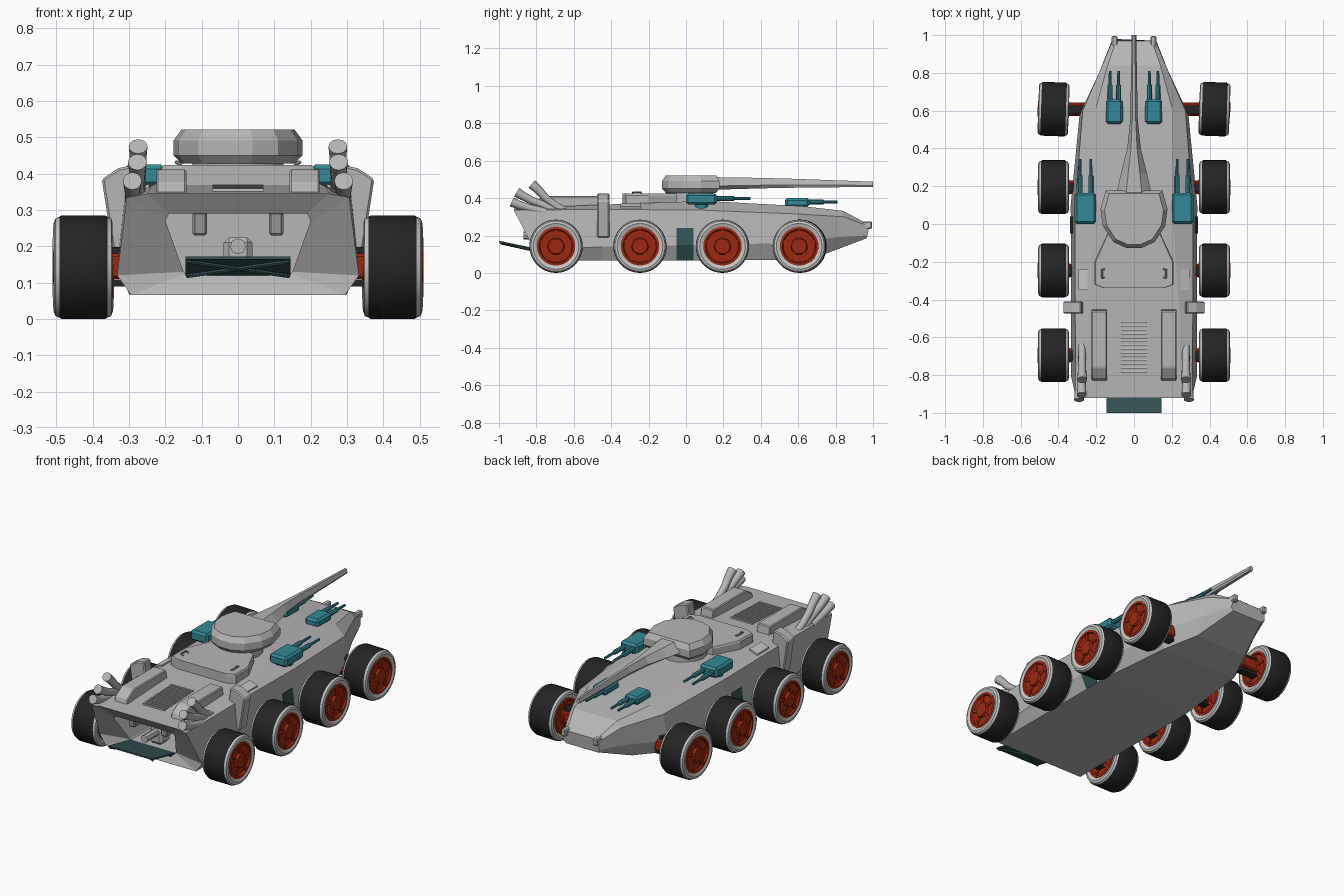
import bpy, bmesh, math
from mathutils import Vector, Matrix

if "Cube" in bpy.data.objects:
    bpy.data.objects.remove(bpy.data.objects["Cube"])

def material(name, r, g, b):
    m = bpy.data.materials.new(name)
    m.diffuse_color = (r, g, b, 1)
    m.use_nodes = True
    m.node_tree.nodes["Principled BSDF"].inputs["Base Color"].default_value = m.diffuse_color
    return m

GREY = material("light_grey", .47, .47, .47)
TRIM = material("mid_grey", .30, .30, .30)
WHITE = material("pale_grey", .56, .56, .56)
BLACK = material("rubber_black", .018, .018, .018)
RED = material("rust_red", .34, .022, .006)
TEAL = material("teal", .035, .25, .31)
DARK = material("dark_teal", .035, .085, .09)

def loft(name, rings, mats, band=None, smooth=False, bevel=0):
    """Skin a list of equal-length point rings and cap both ends."""
    mats = mats if isinstance(mats, list) else [mats]
    bm = bmesh.new()
    vs = [[bm.verts.new(p) for p in ring] for ring in rings]
    n = len(rings[0])
    for k, (a, b) in enumerate(zip(vs, vs[1:])):
        for i in range(n):
            j = (i + 1) % n
            f = bm.faces.new((a[i], a[j], b[j], b[i]))
            f.material_index = band(k) if band else 0
    bm.faces.new(vs[0])
    bm.faces.new(vs[-1])
    bmesh.ops.recalc_face_normals(bm, faces=bm.faces)
    me = bpy.data.meshes.new(name)
    bm.to_mesh(me)
    bm.free()
    ob = bpy.data.objects.new(name, me)
    bpy.context.collection.objects.link(ob)
    for m in mats:
        me.materials.append(m)
    if bevel:
        mod = ob.modifiers.new("bevel", 'BEVEL')
        mod.width, mod.segments, mod.limit_method = bevel, 1, 'ANGLE'
    if smooth:
        bpy.ops.object.select_all(action='DESELECT')
        ob.select_set(True)
        bpy.context.view_layer.objects.active = ob
        bpy.ops.object.shade_smooth_by_angle(angle=math.radians(35))
    return ob

def box(name, x, y, z, mat, bevel=0):
    """Box from (low, high) ranges."""
    ring = lambda h: [(x[0], y[0], h), (x[1], y[0], h), (x[1], y[1], h), (x[0], y[1], h)]
    return loft(name, [ring(z[0]), ring(z[1])], mat, bevel=bevel)

def span(s, a, b):
    return tuple(sorted((s * a, s * b)))

def tube(name, pts, radii, mat, n=12):
    pts = [Vector(p) for p in pts]
    rings = []
    for i, p in enumerate(pts):
        t = pts[min(i + 1, len(pts) - 1)] - pts[max(i - 1, 0)]
        q = t.to_track_quat('Z', 'Y')
        r = radii[i] if isinstance(radii, list) else radii
        rings.append([p + q @ Vector((r * math.cos(a), r * math.sin(a), 0))
                      for a in (math.tau * k / n for k in range(n))])
    return loft(name, rings, mat, smooth=True)

def lathe(name, profile, mats, band=None, n=36):
    """Revolve (x, radius) points around the x axis."""
    return loft(name, [[(x, r * math.cos(math.tau * k / n), r * math.sin(math.tau * k / n))
                        for k in range(n)] for x, r in profile], mats, band, smooth=True)

def section(half):
    return half + [(-x, y, z) for x, y, z in reversed(half)]

# Hull: recessed troop bay, rear frame, body stations, nose
hull = [
    [(.145, -.58, .125), (.15, -.58, .13), (.20, -.58, .27), (.19, -.58, .29)],
    [(.145, -.79, .125), (.15, -.79, .13), (.20, -.87, .27), (.19, -.88, .29)],
    [(.295, -.81, .066), (.333, -.81, .12), (.306, -.92, .335), (.25, -.92, .345)],
    [(.295, -.45, .066), (.333, -.45, .14), (.312, -.45, .34), (.24, -.45, .365)],
    [(.295, .10, .066), (.335, .10, .15), (.312, .10, .335), (.20, .10, .385)],
    [(.25, .55, .07), (.288, .58, .16), (.272, .60, .315), (.20, .62, .357)],
    [(.17, .74, .10), (.185, .80, .19), (.168, .84, .30), (.14, .84, .332)],
    [(.10, .965, .185), (.118, .97, .20), (.11, .98, .25), (.095, .97, .262)],
]
loft("hull", [section(h) for h in hull], GREY)

# Rear ramp with cross braces, bay fittings
loft("rear_ramp", [[(x, -1, .172), (x, -.79, .128), (x, -.79, .12), (x, -1, .164)]
                   for x in (-.145, .145)], DARK)
for s in (-1, 1):
    tube("ramp_brace", [(s * .14, -.99, .158), (-s * .14, -.81, .118)], .006, DARK, 6)
    box("bay_bracket", span(s, .085, .125), (-.84, -.74), (.23, .295), TRIM, .006)
tube("bay_gun_barrel", [(0, -.76, .20), (0, -.87, .20)], .022, GREY, 8)
box("bay_gun_mount", (-.04, .04), (-.77, -.68), (.13, .225), GREY, .015)

# Engine deck grille
for i in range(14):
    y = -.785 + i * .02
    z = .349 + (y + .92) * .043
    box("grille_slat", (-.07, .07), (y, y + .01), (z - .008, z + .004), WHITE)

# Raised platform behind the turret
plat = [(.21, -.32), (.21, -.20), (.14, -.05), (-.14, -.05), (-.21, -.20), (-.21, -.32), (-.16, -.34), (.16, -.34)]
loft("turret_platform", [[(x * k, y, z) for x, y in plat] for z, k in ((.35, 1), (.415, 1), (.424, .97))], GREY)

# Turret
tur = section([(.04, -.127, 0), (.11, -.095, 0), (.165, -.01, 0), (.177, .08, 0), (.15, .178, 0)])
loft("turret", [[(x * k, .03 + (y - .03) * k, z) for x, y, _ in tur]
                for z, k in ((.428, .88), (.45, 1), (.492, 1), (.522, .88))], GREY)
tube("turret_ring", [(0, .02, .37), (0, .02, .435)], .125, GREY, 16)

# Main gun tapering to a slim barrel
gun = [(.15, .095, .445, .512), (.27, .068, .448, .51), (.40, .036, .452, .508),
       (.55, .02, .455, .504), (1.0, .012, .460, .488)]
loft("main_gun", [[(w, y, a + .3 * (b - a)), (w * .45, y, b), (-w * .45, y, b), (-w, y, a + .3 * (b - a)),
                   (-w * .6, y, a), (w * .6, y, a)] for y, w, a, b in gun], GREY)

def twin_gun(s, cx, w, y0, y1, tip, z0, z1):
    """Small teal twin gun station."""
    x0, x1, zb = cx - w, cx + w, (z0 + z1) / 2 + .003
    box("gun_station", span(s, x0, x1), (y0, y1), (z0, z1), TEAL, .012)
    tube("gun_pivot", [(s * cx, (y0 + y1) / 2, z0 - .03), (s * cx, (y0 + y1) / 2, z0 + .01)], w * .6, TEAL)
    for d in (-.5, .5):
        x = s * (cx + d * w)
        m = y1 + (tip - y1) * .5
        tube("gun_barrel", [(x, y1 - .02, zb), (x, m, zb), (x, m + .005, zb), (x, tip, zb)],
             [.013, .013, .008, .007], TEAL, 8)

PIPES = [(.275, [(-.64, .33), (-.69, .355), (-.75, .40), (-.79, .445), (-.825, .475)]),
         (.277, [(-.70, .33), (-.76, .362), (-.82, .385), (-.87, .41), (-.905, .432)]),
         (.291, [(-.75, .325), (-.80, .338), (-.85, .35), (-.89, .362), (-.932, .38)])]

for s in (-1, 1):
    twin_gun(s, .257, .057, 0, .165, .345, .365, .425)
    twin_gun(s, .104, .045, .53, .66, .81, .352, .40)

    # Exhaust stacks
    for x, path in PIPES:
        tube("exhaust_pipe", [(s * x, y, z) for y, z in path], [.02, .02, .021, .023, .026], GREY)

    # Rear deck boxes with sloped tail
    loft("deck_box", [[(x, -.83, .34), (x, -.82, .375), (x, -.76, .412), (x, -.46, .412), (x, -.45, .35)]
                      for x in span(s, .142, .225)], GREY, bevel=.005)
    # Side snorkel
    prof = [(.27, .35), (.28, .425), (.33, .415), (.375, .385), (.345, .19), (.31, .19)]
    loft("side_snorkel", [[(s * x, y, z) for x, z in prof] for y in (-.475, -.41)], GREY, bevel=.006)
    # Side door plate
    prof = [(.299, .067), (.339, .15), (.328, .24), (.31, .24), (.28, .075)]
    loft("side_door", [[(s * x, y, z) for x, z in prof] for y in (-.05, .04)], DARK)
    # Deck panel, platform handle, nose lamp
    loft("deck_panel", [[(s * .245, y, .372), (s * .295, y, .354), (s * .295, y, .345), (s * .245, y, .36)]
                        for y in (-.35, -.24)], WHITE)
    tube("platform_handle", [(s * .155, -.285, .424), (s * .17, -.285, .432), (s * .17, -.24, .432),
                             (s * .155, -.24, .424)], .005, TRIM, 6)
    box("nose_lamp", span(s, .087, .118), (.91, .995), (.235, .275), GREY, .006)

    # Wheels and suspension
    for i, y in enumerate((-.695, -.246, .195, .608)):
        box("axle", span(s, .24, .37), (y - .035, y + .035), (.11, .18), RED, .008)
        for z in (.09, .18):
            box("suspension_arm", span(s, .24, .37), (y - .025, y + .02), (z, z + .018), BLACK)
        parts = [lathe("tyre", [(-.068, .09), (-.074, .10), (-.081, .122), (-.077, .134), (-.066, .139),
                                (-.06, .1425), (.06, .1425), (.066, .139), (.077, .134), (.081, .122),
                                (.074, .10), (.068, .09)], [WHITE, BLACK], lambda k: int(4 <= k <= 6)),
                 lathe("hub", [(-.084, .01), (-.084, .04), (-.07, .045), (-.07, .085), (-.08, .09),
                               (-.078, .103), (.078, .103), (.08, .09), (.07, .085), (.07, .045),
                               (.084, .04), (.084, .01)], RED)]
        for k in range(5):
            spoke = box("hub_spoke", (-.077, .077), (-.009, .009), (.03, .09), RED)
            spoke.data.transform(Matrix.Rotation(math.tau * k / 5, 4, 'X'))
            parts.append(spoke)
        for p in parts:
            p.location = (s * .426, y, .1425)
            p.rotation_euler.z = math.radians(-2) if i == 3 else 0
